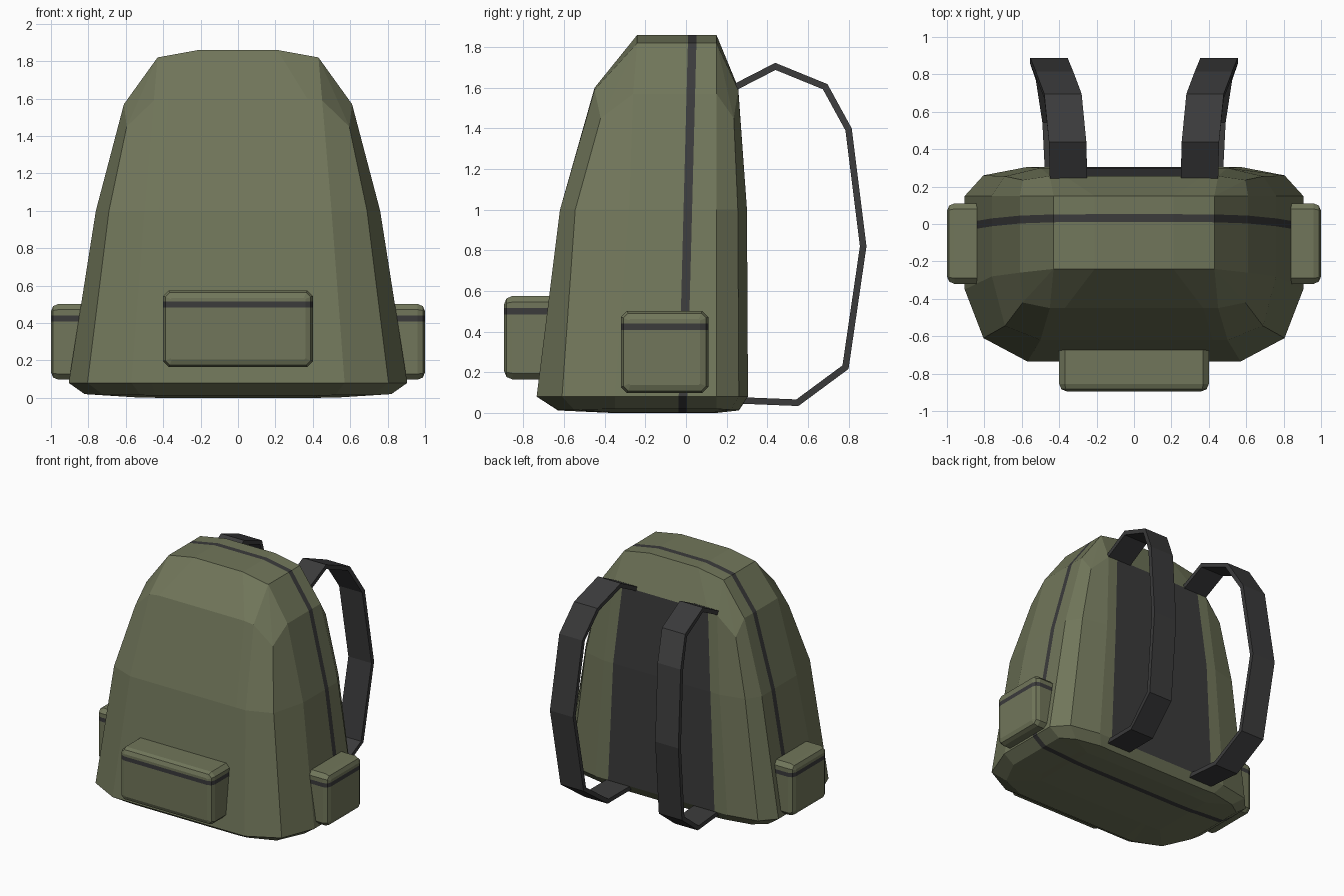
import bpy, bmesh, math
from mathutils import Vector, Matrix

if "Cube" in bpy.data.objects:
    bpy.data.objects.remove(bpy.data.objects["Cube"])


def material(name, rgb):
    m = bpy.data.materials.new(name)
    m.diffuse_color = (*rgb, 1)
    m.use_nodes = True
    m.node_tree.nodes["Principled BSDF"].inputs["Base Color"].default_value = m.diffuse_color
    return m


OLIVE = material("olive fabric", (0.165, 0.182, 0.103))
DARK = material("dark webbing", (0.043, 0.043, 0.044))


def finish(name, bm):
    bmesh.ops.recalc_face_normals(bm, faces=bm.faces)
    me = bpy.data.meshes.new(name)
    bm.to_mesh(me)
    bm.free()
    ob = bpy.data.objects.new(name, me)
    bpy.context.collection.objects.link(ob)
    me.materials.append(OLIVE)
    me.materials.append(DARK)
    return ob


def paint_band(bm, point, normal, half):
    """Cut a narrow band around a plane and colour it dark."""
    p, n = Vector(point), Vector(normal).normalized()
    for s in (-half, half):
        bmesh.ops.bisect_plane(bm, geom=bm.verts[:] + bm.edges[:] + bm.faces[:],
                               plane_co=p + n * s, plane_no=n, dist=1e-5)
    for f in bm.faces:
        if abs((f.calc_center_median() - p).dot(n)) < half:
            f.material_index = 1


# Main bag: stacked rings, each described by heights, half widths and depths
# (z panel, z front, z corner, z side, x panel, x front, x corner, x side,
#  y front, y front corner, y front side, y back side, y back corner, y back)
RINGS = [
    (0.0, 0.0, 0.003, 0.008, 0.38, 0.42, 0.55, 0.60, -0.37, -0.37, -0.30, 0.10, 0.14, 0.15),
    (0.012, 0.015, 0.015, 0.02, 0.44, 0.52, 0.72, 0.82, -0.63, -0.55, -0.35, 0.15, 0.22, 0.26),
    (0.08, 0.08, 0.08, 0.08, 0.46, 0.57, 0.805, 0.905, -0.735, -0.61, -0.35, 0.15, 0.26, 0.305),
    (1.0, 1.0, 1.0, 1.0, 0.42, 0.50, 0.69, 0.76, -0.62, -0.545, -0.28, 0.15, 0.255, 0.30),
    (1.60, 1.59, 1.45, 1.57, 0.37, 0.45, 0.595, 0.61, -0.45, -0.42, -0.26, 0.15, 0.235, 0.257),
    (1.86, 1.82, 1.82, 1.82, 0.21, 0.43, 0.43, 0.43, -0.24, -0.24, -0.24, 0.15, 0.15, 0.15),
]


def ring_points(r):
    zp, zf, zc, zs, xp, xf, xc, xs, yf, ycf, ysf, ysb, ycb, yb = r
    half = [(xp, yf, zp), (xf, yf, zf), (xc, ycf, zc), (xs, ysf, zs),
            (xs, ysb, zs), (xc, ycb, zc), (xf, yb, zf), (xp, yb, zp)]
    return half + [(-x, y, z) for x, y, z in reversed(half)]


bm = bmesh.new()
loops = [[bm.verts.new(p) for p in ring_points(r)] for r in RINGS]
N = 16
for k in range(len(loops) - 1):
    lo, hi = loops[k], loops[k + 1]
    for i in range(N):
        j = (i + 1) % N
        f = bm.faces.new((lo[i], lo[j], hi[j], hi[i]))
        if i == 7 and k in (2, 3):          # padded back panel
            f.material_index = 1
for lp in (loops[0], loops[-1]):            # closed bottom and top
    for i in range(3):
        bm.faces.new((lp[i], lp[i + 1], lp[6 - i], lp[7 - i]))
        bm.faces.new((lp[15 - i], lp[14 - i], lp[9 + i], lp[8 + i]))
    bm.faces.new((lp[0], lp[7], lp[8], lp[15]))
bmesh.ops.remove_doubles(bm, verts=bm.verts, dist=1e-4)
bmesh.ops.dissolve_degenerate(bm, dist=1e-4, edges=bm.edges)
# Zip running over the top, down both sides and underneath
paint_band(bm, (0, -0.017, 0), (0, 1, -0.026), 0.021)
finish("main_bag", bm)


# Pockets: chamfered boxes with a dark zip band near the top
def pocket(name, w, d, h, zip_z, matrix):
    bm = bmesh.new()
    bmesh.ops.create_cube(bm, size=1, matrix=Matrix.Translation((0, d / 2, h / 2))
                          @ Matrix.Diagonal((w, d, h, 1)))
    depth_edges = [e for e in bm.edges
                   if abs(e.verts[0].co.y - e.verts[1].co.y) > d * 0.9]
    bmesh.ops.bevel(bm, geom=depth_edges, offset=0.03, segments=1,
                    profile=0.5, affect='EDGES')
    front = [e for e in bm.edges if all(abs(v.co.y) < 1e-5 for v in e.verts)]
    bmesh.ops.bevel(bm, geom=front, offset=0.04, segments=2,
                    profile=0.5, affect='EDGES')
    paint_band(bm, (0, 0, zip_z), (0, 0, 1), 0.016)
    bm.transform(matrix)
    finish(name, bm)


pocket("front_pocket", 0.80, 0.22, 0.41, 0.335, Matrix.Translation((0, -0.895, 0.165)))
for name, s in (("right_pocket", 1), ("left_pocket", -1)):
    pocket(name, 0.43, 0.17, 0.405, 0.327,
           Matrix.Translation((s, -0.105, 0.097))
           @ Matrix.Rotation(s * math.pi / 2, 4, 'Z'))

# Shoulder straps: flat band swept along a path of (centre x, y, z)
PATH = [(0.35, 0.245, 1.605), (0.355, 0.44, 1.705), (0.38, 0.685, 1.605),
        (0.425, 0.80, 1.395), (0.455, 0.872, 0.82), (0.425, 0.785, 0.225),
        (0.39, 0.548, 0.05), (0.375, 0.25, 0.062)]


def strap(name, side, half_w=0.1, half_t=0.016):
    bm = bmesh.new()
    rows = []
    for i, (x, y, z) in enumerate(PATH):
        a = Vector(PATH[max(i - 1, 0)]).yz
        b = Vector(PATH[i]).yz
        c = Vector(PATH[min(i + 1, len(PATH) - 1)]).yz
        d1 = (b - a).normalized() if i else (c - b).normalized()
        d2 = (c - b).normalized() if i < len(PATH) - 1 else d1
        t = (d1 + d2).normalized()
        off = Vector((0, -t.y, t.x)) * half_t / max(t.dot(d1), 0.5)
        row = []
        for sx, so in ((-1, -1), (1, -1), (1, 1), (-1, 1)):
            p = Vector((x + sx * half_w, y, z)) + off * so
            row.append(bm.verts.new((p.x * side, p.y, p.z)))
        rows.append(row)
    for lo, hi in zip(rows, rows[1:]):
        for i in range(4):
            j = (i + 1) % 4
            bm.faces.new((lo[i], lo[j], hi[j], hi[i]))
    bm.faces.new(rows[0])
    bm.faces.new(rows[-1])
    for f in bm.faces:
        f.material_index = 1
    finish(name, bm)


strap("right_strap", 1)
strap("left_strap", -1)
